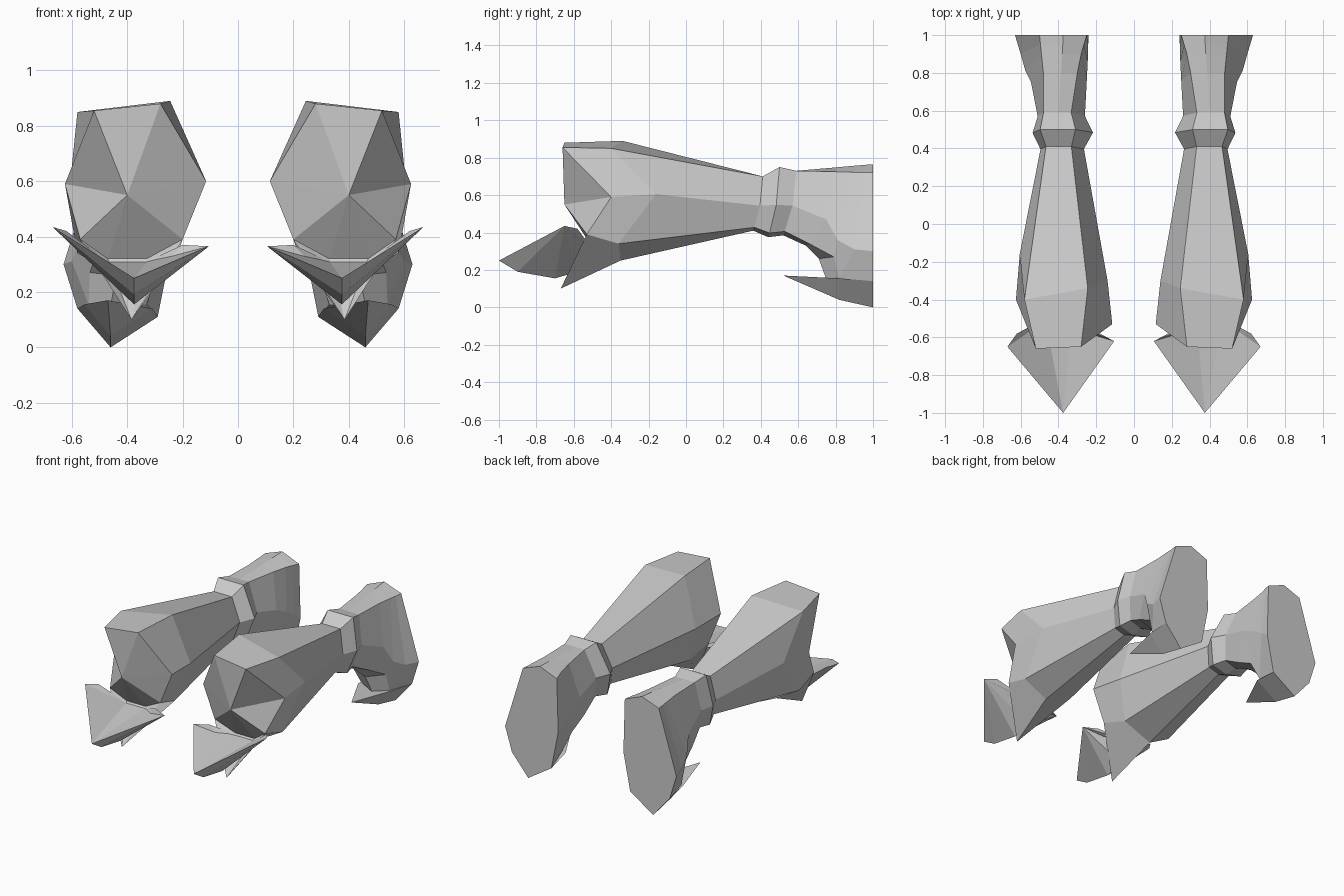
import bpy
import bmesh
from mathutils import Vector

if "Cube" in bpy.data.objects:
    bpy.data.objects.remove(bpy.data.objects["Cube"])

# seven-sided limb section: top in, top out, side out, low out, bottom, low in, side in
SECTION = [(-.42, 1), (.75, 1), (1, .46), (.7, .06), (0, 0), (-.7, .06), (-1, .49)]


def ring(y, cx, half, top, bottom, lean):
    """Leaning section: the underside is shifted along y by lean."""
    return [(cx + u * half, y + lean * (1 - v) ** 2, bottom + v * (top - bottom))
            for u, v in SECTION]


def make(name, verts, faces):
    """Mesh object with outward normals, mirrored to the other side."""
    me = bpy.data.meshes.new(name)
    bm = bmesh.new()
    vs = [bm.verts.new(Vector(v)) for v in verts]
    for f in faces:
        bm.faces.new([vs[i] for i in f])
    bmesh.ops.recalc_face_normals(bm, faces=bm.faces)
    bm.to_mesh(me)
    bm.free()
    ob = bpy.data.objects.new(name, me)
    bpy.context.collection.objects.link(ob)
    ob.modifiers.new("Mirror", 'MIRROR').use_axis[0] = True
    return ob


def loft(rings):
    """Vertices and faces joining rings that run from front to back."""
    n = len(rings[0])
    verts = [v for r in rings for v in r]
    faces = []
    for k in range(len(rings) - 1):
        for i in range(n):
            j = (i + 1) % n
            faces.append((k * n + i, k * n + j, (k + 1) * n + j, (k + 1) * n + i))
    return verts, faces


wrist = ring(.41, .38, .115, .70, .41, -.05)
band = ring(.50, .377, .16, .75, .375, -.06)
neck = ring(.59, .385, .125, .73, .385, -.07)

# big forward limb with faceted knob and lower spike
front = [(.28, -.65, .88), (.52, -.66, .855), (.625, -.40, .59), (.57, -.53, .39),
         (.385, -.67, .10), (.20, -.53, .39), (.115, -.53, .60)]
swell = [(.245, -.34, .89), (.58, -.40, .85), (.605, -.16, .605), (.58, -.36, .34),
         (.42, -.35, .25), (.22, -.35, .33), (.14, -.30, .58)]
verts, faces = loft([front, swell, wrist])
a = len(verts)
verts += [(.40, -.65, .55), (.47, -.50, .32), (.33, -.50, .32)]
rim = [0, 1, 2, 3, a + 1, a + 2, 5, 6]
faces += [(rim[(i + 1) % 8], rim[i], a) for i in range(8)]
faces += [(3, 4, a + 1), (a + 1, 4, a + 2), (a + 2, 4, 5)]
make("front_limb", verts, faces)

# raised band
make("band", *loft([wrist, band, neck]))

# rear limb bending down to a flat cut end, with an extra ridge along its top
ridge_start = (.40, .59, .73)
neck8 = [neck[0], ridge_start] + neck[1:]
bend = [(.30, .80, .725), (.387, .80, .748), (.48, .80, .725), (.545, .75, .47),
        (.51, .66, .34), (.40, .64, .33), (.29, .66, .33), (.25, .76, .50)]
shank = [(.28, .90, .722), (.38, .90, .757), (.49, .90, .722), (.575, .81, .36),
         (.535, .79, .27), (.44, .71, .26), (.29, .78, .27), (.245, .86, .45)]
ankle = [(.265, .95, .72), (.377, .95, .761), (.495, .95, .72), (.60, .90, .31),
         (.54, .82, .155), (.46, .75, .15), (.33, .82, .155), (.243, .94, .40)]
cut = [(.25, 1, .715), (.375, 1, .765), (.50, 1, .72), (.63, 1, .30),
       (.58, 1, .14), (.46, 1, 0), (.29, 1, .11), (.24, 1, .36)]
verts, faces = loft([neck8, bend, shank, ankle, cut])
faces.append(tuple(range(32, 40)))
make("rear_limb", verts, faces)

# rear pointed toe
toe = [(.47, .52, .17), (.555, .82, .155), (.46, .82, .04), (.31, .82, .14),
       (.58, 1, .14), (.46, 1, 0), (.29, 1, .11)]
make("rear_toe", toe, [(0, 2, 1), (0, 3, 2), (0, 1, 3), (1, 2, 5, 4),
                       (2, 3, 6, 5), (1, 4, 6, 3), (4, 5, 6)])

# front pointed foot: tip, outer side, recess, inner side, keel
foot = [(.375, -1, .25), (.67, -.65, .435), (.62, -.58, .42), (.47, -.50, .31),
        (.33, -.50, .31), (.20, -.58, .37), (.105, -.62, .365),
        (.375, -.90, .19), (.375, -.70, .155), (.375, -.58, .19)]
faces = [(0, 3, 4), (9, 4, 3)]
for corner, back, recess in ((1, 2, 3), (6, 5, 4)):
    faces += [(0, corner, recess), (corner, back, recess), (0, 7, corner),
              (7, 8, corner), (8, 9, corner), (9, back, corner), (9, recess, back)]
make("front_foot", foot, faces)
